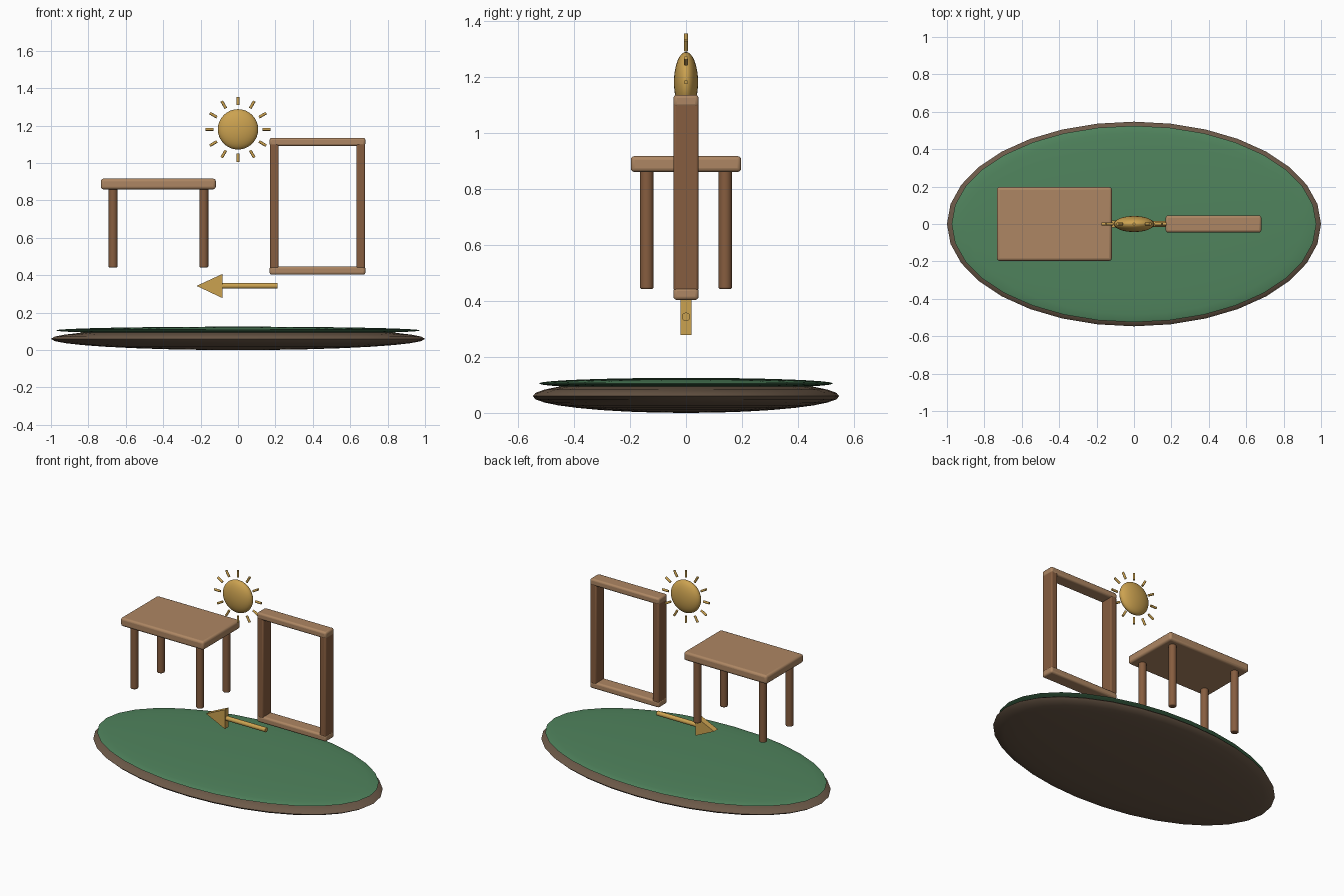
import bpy
import math
from mathutils import Vector

if "Cube" in bpy.data.objects:
    bpy.data.objects.remove(bpy.data.objects["Cube"])


def material(name, rgb):
    m = bpy.data.materials.new(name)
    m.diffuse_color = (*rgb, 1)
    m.use_nodes = True
    m.node_tree.nodes["Principled BSDF"].inputs["Base Color"].default_value = m.diffuse_color
    return m


GREEN = material("grass_green", (0.08, 0.23, 0.11))
EARTH = material("earth_brown", (0.15, 0.10, 0.065))
LIGHT = material("light_wood", (0.42, 0.24, 0.125))
DARK = material("dark_wood", (0.24, 0.11, 0.05))
GOLD = material("gold", (0.60, 0.36, 0.08))


def finish(name, mat, bevel=0.0):
    ob = bpy.context.object
    ob.name = name
    ob.data.materials.append(mat)
    bpy.ops.object.transform_apply(location=False, rotation=False, scale=True)
    if bevel:
        mod = ob.modifiers.new("rounded_edges", "BEVEL")
        mod.width = bevel
        mod.segments = 3
    bpy.ops.object.shade_smooth_by_angle(angle=math.radians(40))
    return ob


def box(name, centre, size, mat, bevel=0.012):
    bpy.ops.mesh.primitive_cube_add(size=1, location=centre)
    bpy.context.object.scale = size
    return finish(name, mat, bevel)


def ellipsoid(name, centre, radii, mat, segments=32, rings=16):
    bpy.ops.mesh.primitive_uv_sphere_add(segments=segments, ring_count=rings,
                                         radius=1, location=centre)
    bpy.context.object.scale = radii
    return finish(name, mat)


def rod(name, start, end, radius, mat, bevel=0.0, sides=20):
    a, b = Vector(start), Vector(end)
    bpy.ops.mesh.primitive_cylinder_add(vertices=sides, radius=radius,
                                        depth=(b - a).length, location=(a + b) / 2)
    bpy.context.object.rotation_euler = (b - a).to_track_quat("Z", "Y").to_euler()
    return finish(name, mat, bevel)


# Oval ground: earth lens with a thin grass lens on top
ellipsoid("ground_base", (0, 0, 0.06), (1.0, 0.547, 0.06), EARTH)
ellipsoid("grass_top", (0, 0, 0.105), (0.975, 0.525, 0.02), GREEN)

# Table
box("table_top", (-0.426, 0, 0.888), (0.615, 0.394, 0.057), LIGHT, 0.014)
for x in (-0.668, -0.183):
    for y in (-0.14, 0.14):
        rod("table_leg", (x, y, 0.442), (x, y, 0.865), 0.024, DARK, 0.006)

# Open door frame
for x in (0.194, 0.656):
    box("frame_post", (x, 0, 0.77), (0.046, 0.088, 0.67), DARK, 0.008)
for z in (0.425, 1.113):
    box("frame_rail", (0.425, 0, z), (0.512, 0.09, 0.044), LIGHT)

# Sun with twelve rays
ellipsoid("sun_disc", (0, 0, 1.18), (0.108, 0.043, 0.108), GOLD)
for i in range(12):
    a = i * math.tau / 12
    d = Vector((math.cos(a), 0, math.sin(a)))
    c = Vector((0, 0, 1.18))
    rod("sun_ray", c + d * 0.13, c + d * 0.174, 0.0075, GOLD, sides=12)

# Arrow: round shaft and flat triangular head
rod("arrow_shaft", (-0.09, 0, 0.343), (0.21, 0, 0.343), 0.015, GOLD)
profile = [(-0.222, 0.343), (-0.083, 0.278), (-0.083, 0.407)]
verts = [(x, y, z) for y in (-0.02, 0.02) for x, z in profile]
faces = [(0, 1, 2), (5, 4, 3), (0, 3, 4, 1), (1, 4, 5, 2), (2, 5, 3, 0)]
mesh = bpy.data.meshes.new("arrow_head")
mesh.from_pydata(verts, [], faces)
mesh.materials.append(GOLD)
bpy.context.collection.objects.link(bpy.data.objects.new("arrow_head", mesh))
